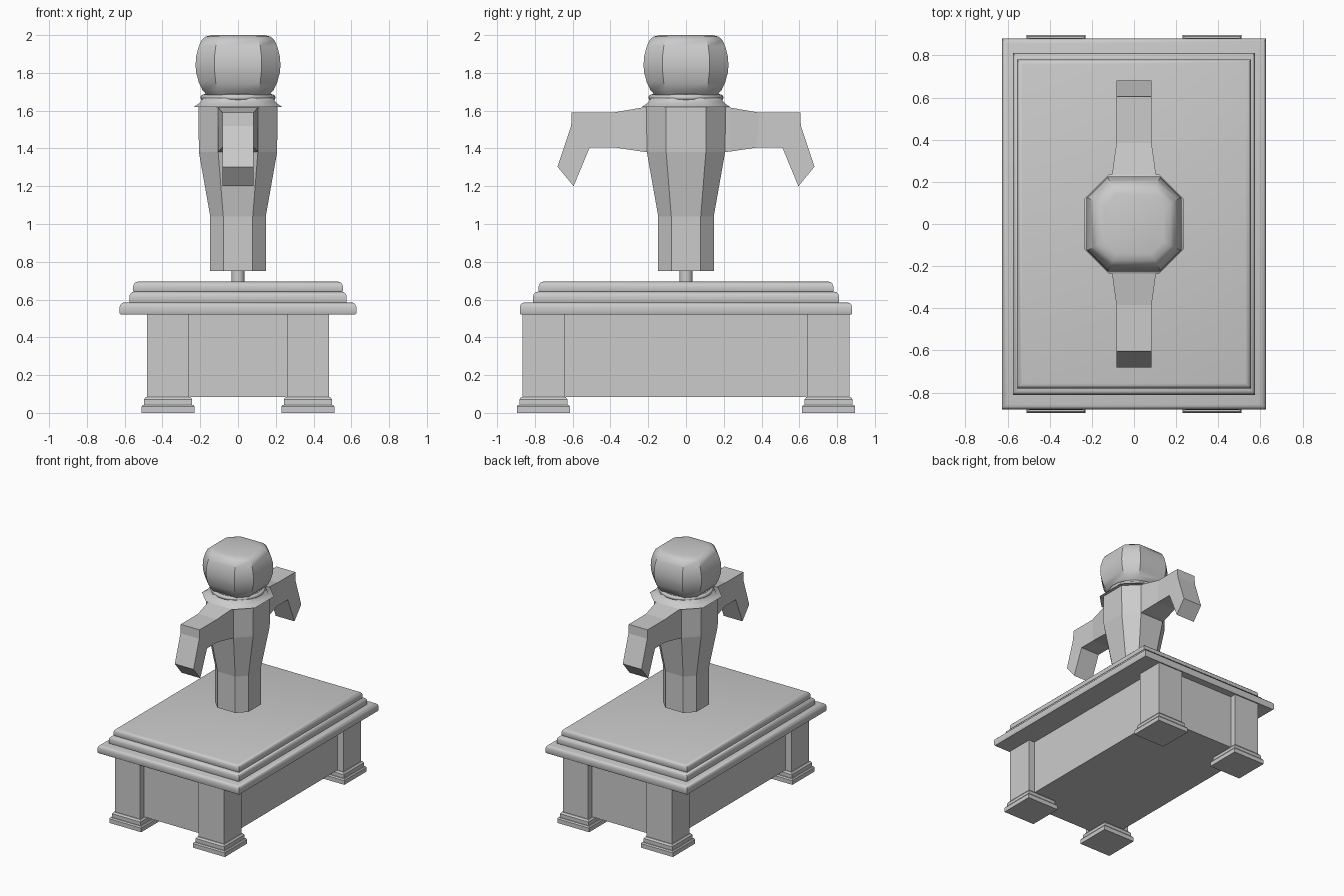
import bpy, bmesh

if "Cube" in bpy.data.objects:
    bpy.data.objects.remove(bpy.data.objects["Cube"])


def finish(bm, name, smooth=None):
    bmesh.ops.recalc_face_normals(bm, faces=bm.faces)
    me = bpy.data.meshes.new(name)
    bm.to_mesh(me)
    bm.free()
    ob = bpy.data.objects.new(name, me)
    bpy.context.collection.objects.link(ob)
    if smooth:
        bpy.ops.object.select_all(action='DESELECT')
        ob.select_set(True)
        bpy.context.view_layer.objects.active = ob
        bpy.ops.object.shade_smooth_by_angle(angle=smooth)
    return ob


def loft(name, rings, smooth=None):
    """Skin a stack of closed point rings and cap both ends."""
    bm = bmesh.new()
    loops = [[bm.verts.new(p) for p in r] for r in rings]
    n = len(loops[0])
    for a, b in zip(loops, loops[1:]):
        for i in range(n):
            j = (i + 1) % n
            bm.faces.new((a[i], a[j], b[j], b[i]))
    bm.faces.new(loops[0])
    bm.faces.new(loops[-1])
    return finish(bm, name, smooth)


def octagon(a, c, z):
    return [(a, -c, z), (a, c, z), (c, a, z), (-c, a, z),
            (-a, c, z), (-a, -c, z), (-c, -a, z), (c, -a, z)]


def rect(hx, hy, z, cx=0, cy=0):
    return [(cx + sx * hx, cy + sy * hy, z)
            for sx, sy in ((-1, -1), (1, -1), (1, 1), (-1, 1))]


def box(name, hx, hy, z0, z1, cx=0, cy=0):
    return loft(name, [rect(hx, hy, z0, cx, cy), rect(hx, hy, z1, cx, cy)])


def slab(name, hx, hy, z0, z1, r=0.025):
    # slab with rounded upper edge
    prof = [(0.005, z0), (0, z0 + 0.008), (0, z1 - r), (0.15 * r, z1 - 0.5 * r),
            (0.5 * r, z1 - 0.15 * r), (r, z1)]
    return loft(name, [rect(hx - i, hy - i, z) for i, z in prof], 0.7)


# Pedestal: recessed panels, stepped top
box("pedestal_panels", 0.43, 0.817, 0.085, 0.53)
slab("top_slab_lower", 0.627, 0.88, 0.52, 0.585)
slab("top_slab_middle", 0.575, 0.81, 0.58, 0.642)
slab("top_slab_upper", 0.555, 0.78, 0.638, 0.695)

# Corner legs with stepped feet
foot = [(0.141, 0), (0.141, 0.033), (0.134, 0.043), (0.127, 0.043),
        (0.127, 0.072), (0.117, 0.085)]
for sx, tx in ((-1, "left"), (1, "right")):
    for sy, ty in ((-1, "front"), (1, "back")):
        cx, cy = sx * 0.37, sy * 0.755
        box(f"leg_{ty}_{tx}", 0.111, 0.111, 0.08, 0.53, cx, cy)
        loft(f"foot_{ty}_{tx}", [rect(h, h, z, cx, cy) for h, z in foot])

# Support post
bpy.ops.mesh.primitive_cylinder_add(vertices=16, radius=0.035, depth=0.1,
                                    location=(0, 0, 0.73))
bpy.context.object.name = "post"
bpy.ops.object.shade_smooth_by_angle()

# Tapered torso and collar
loft("torso", [octagon(0.147, 0.078, 0.75), octagon(0.147, 0.078, 1.04),
               octagon(0.207, 0.105, 1.38), octagon(0.21, 0.107, 1.625)])
loft("collar", [octagon(0.234, 0.12, 1.62), octagon(0.21, 0.107, 1.635),
                octagon(0.195, 0.1, 1.65), octagon(0.185, 0.095, 1.668)], 0.6)
bpy.ops.mesh.primitive_torus_add(major_segments=32, minor_segments=8,
                                 major_radius=0.183, minor_radius=0.016,
                                 location=(0, 0, 1.67))
bpy.context.object.name = "neck_ring"
bpy.ops.object.shade_smooth_by_angle(angle=1.0)
bpy.ops.mesh.primitive_cylinder_add(vertices=32, radius=0.18, depth=0.03,
                                    location=(0, 0, 1.672))
bpy.context.object.name = "neck"

# Rounded octagonal head
loft("head", [octagon(a, c, z) for a, c, z in (
    (0.163, 0.1, 1.68), (0.189, 0.11, 1.71), (0.208, 0.118, 1.75),
    (0.221, 0.123, 1.80), (0.225, 0.125, 1.84), (0.221, 0.124, 1.89),
    (0.208, 0.118, 1.94), (0.192, 0.109, 1.975), (0.172, 0.1, 1.992),
    (0.14, 0.083, 2.0))], 0.6)

# Arms: side outline (y, z, half width)
outline = [(0.19, 1.62, 0.107), (0.23, 1.617, 0.105), (0.385, 1.59, 0.083), (0.605, 1.59, 0.083),
           (0.608, 1.52, 0.083), (0.68, 1.303, 0.083), (0.595, 1.2, 0.083),
           (0.51, 1.405, 0.083), (0.375, 1.405, 0.083), (0.23, 1.383, 0.105), (0.19, 1.38, 0.107)]
for s, tag in ((-1, "front"), (1, "back")):
    bm = bmesh.new()
    sides = [[bm.verts.new((k * w, s * y, z)) for y, z, w in outline] for k in (-1, 1)]
    for v in sides:
        bm.faces.new((v[0], v[1], v[9], v[10]))
        bm.faces.new((v[1], v[2], v[8], v[9]))
        bm.faces.new((v[2], v[3], v[7], v[8]))
        bm.faces.new((v[3], v[4], v[7]))
        bm.faces.new(v[4:8])
    n = len(outline)
    for i in range(n):
        j = (i + 1) % n
        bm.faces.new((sides[0][i], sides[0][j], sides[1][j], sides[1][i]))
    finish(bm, f"arm_{tag}")
